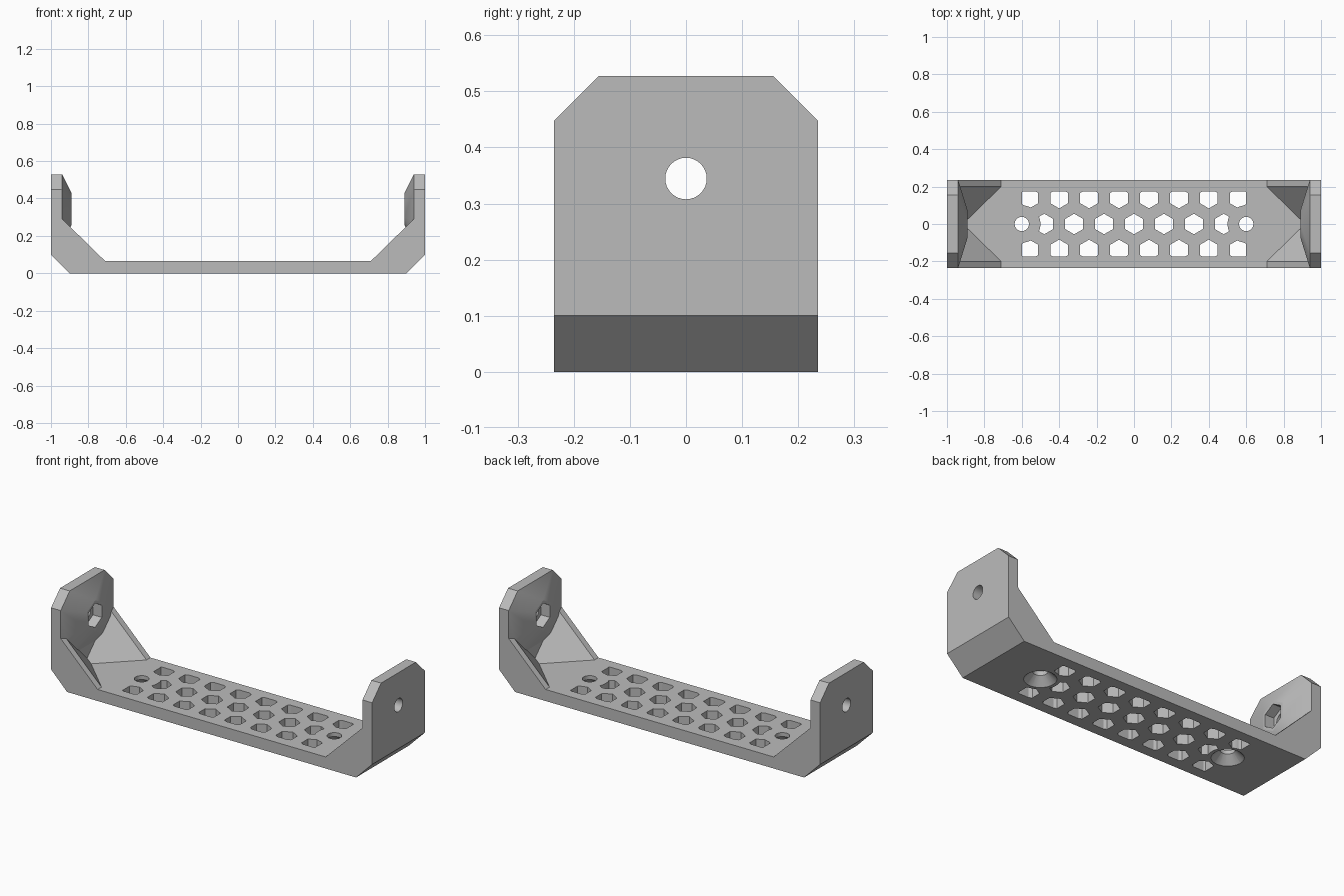
import bpy
import bmesh
from math import sin, cos, pi

cube = bpy.data.objects.get("Cube")
if cube:
    bpy.data.objects.remove(cube)

W, H = 0.235, 0.5275          # half depth, overall height
WALL, FLOOR = 0.94, 0.065     # inner wall position, floor thickness
CHAMFER = 0.08
BOLT_Z = 0.3445
PITCH = 0.16                  # honeycomb spacing

grey = bpy.data.materials.new("grey_plastic")
grey.use_nodes = True
grey.diffuse_color = (0.5, 0.5, 0.5, 1)
grey.node_tree.nodes["Principled BSDF"].inputs["Base Color"].default_value = (0.5, 0.5, 0.5, 1)


def finish(bm, name):
    bmesh.ops.recalc_face_normals(bm, faces=bm.faces)
    mesh = bpy.data.meshes.new(name)
    bm.to_mesh(mesh)
    bm.free()
    mesh.materials.append(grey)
    obj = bpy.data.objects.new(name, mesh)
    bpy.context.collection.objects.link(obj)
    return obj


def add_hull(bm, points):
    verts = [bm.verts.new(p) for p in points]
    result = bmesh.ops.convex_hull(bm, input=verts)
    inner = [g for g in result["geom_interior"] if isinstance(g, bmesh.types.BMVert)]
    bmesh.ops.delete(bm, geom=inner, context='VERTS')
    bmesh.ops.dissolve_limit(bm, angle_limit=0.001, verts=bm.verts, edges=bm.edges)


def hull(name, points):
    bm = bmesh.new()
    add_hull(bm, points)
    return finish(bm, name)


def ring(radius, count):
    return [(radius * sin(2 * pi * i / count), radius * cos(2 * pi * i / count))
            for i in range(count)]


def combine(target, tool, operation):
    mod = target.modifiers.new(tool.name, 'BOOLEAN')
    mod.operation, mod.solver, mod.object = operation, 'EXACT', tool
    bpy.context.view_layer.objects.active = target
    bpy.ops.object.modifier_apply(modifier=mod.name)
    bpy.data.objects.remove(tool)


# Bracket body: extruded U profile with chamfered ear corners
half = [(0.9, 0), (1, 0.1), (1, H), (WALL, H), (WALL, 0.29), (0.71, FLOOR)]
profile = half + [(-x, z) for x, z in reversed(half)]
bm = bmesh.new()
face = bm.faces.new([bm.verts.new((x, -W, z)) for x, z in profile])
ext = bmesh.ops.extrude_face_region(bm, geom=[face])
bmesh.ops.translate(bm, vec=(0, 2 * W, 0),
                    verts=[g for g in ext["geom"] if isinstance(g, bmesh.types.BMVert)])
corners = [e for e in bm.edges
           if all(v.co.z > H - 0.001 for v in e.verts)
           and abs(e.verts[0].co.y - e.verts[1].co.y) < 0.001]
bmesh.ops.bevel(bm, geom=corners, offset=CHAMFER, segments=1, affect='EDGES')
body = finish(bm, "mounting_bracket")

R = H - BOLT_Z
octagon = [(sy * y, sz * z) for sy in (-1, 1) for sz in (-1, 1)
           for y, z in ((W, R - CHAMFER), (W - CHAMFER, R))]

for s in (-1, 1):
    # Hollow between the two corner gussets
    pocket = []
    for y in (-0.2, 0.2):
        pocket += [(s * 0.71, y, FLOOR), (s * 0.71, y, 0.3),
                   (s * WALL, y, 0.29), (s * WALL, y, 0.3)]
    pocket += [(s * 0.915, 0, FLOOR), (s * WALL, 0, 0.09)]
    combine(body, hull("pocket_cutter", pocket), 'DIFFERENCE')

    # Tapered nut boss on the inner face of the ear
    boss = [(s * WALL, y, BOLT_Z + z) for y, z in octagon]
    boss += [(s * 0.97, 0.8 * y, BOLT_Z + 0.8 * z) for y, z in octagon]
    boss += [(s * 0.89, y, BOLT_Z + z) for y, z in ring(0.085, 6)]
    combine(body, hull("nut_boss", boss), 'UNION')

    # Hexagonal nut recess and bolt hole
    nut = [(s * x, y, BOLT_Z + z) for x in (0.85, 0.945) for y, z in ring(0.068, 6)]
    combine(body, hull("nut_cutter", nut), 'DIFFERENCE')
    bolt = [(s * x, y, BOLT_Z + z) for x in (0.9, 1.1) for y, z in ring(0.037, 32)]
    combine(body, hull("bolt_cutter", bolt), 'DIFFERENCE')

    # Countersunk screw hole through the floor
    shaft = [(s * 0.6 + x, y, z) for z in (-0.1, 0.1) for x, y in ring(0.038, 32)]
    combine(body, hull("screw_cutter", shaft), 'DIFFERENCE')
    sink = [(s * 0.6 + x, y, z) for r, z in ((0.092, -0.01), (0.036, 0.045))
            for x, y in ring(r, 32)]
    combine(body, hull("countersink_cutter", sink), 'DIFFERENCE')

# Honeycomb of holes, trimmed to a rectangle and clear of the screws
field = None
for row in (-1, 0, 1):
    count = 8 if row else 7
    for i in range(count):
        cx, cy = (i - (count - 1) / 2) * PITCH, row * PITCH * sin(pi / 3)
        cell = [(cx + x, cy + y, z) for z in (-0.05, 0.12) for x, y in ring(0.055, 6)]
        if field is None:
            comb = bmesh.new()
            field = True
        part = bmesh.new()
        add_hull(part, cell)
        temp = bpy.data.meshes.new("cell")
        part.to_mesh(temp)
        part.free()
        comb.from_mesh(temp)
        bpy.data.meshes.remove(temp)
honeycomb = finish(comb, "honeycomb_cutter")
limit = [(x, y, z) for x in (-0.6, 0.6) for y in (-0.175, 0.175) for z in (-0.2, 0.2)]
combine(honeycomb, hull("honeycomb_limit", limit), 'INTERSECT')
for s in (-1, 1):
    clear = [(s * 0.6 + x, y, z) for z in (-0.2, 0.2) for x, y in ring(0.1, 32)]
    combine(honeycomb, hull("screw_clearance", clear), 'DIFFERENCE')
combine(body, honeycomb, 'DIFFERENCE')

# Smooth the round holes, keep every other edge sharp
bpy.ops.object.select_all(action='DESELECT')
body.select_set(True)
bpy.context.view_layer.objects.active = body
bpy.ops.object.shade_smooth_by_angle(angle=pi / 12)
